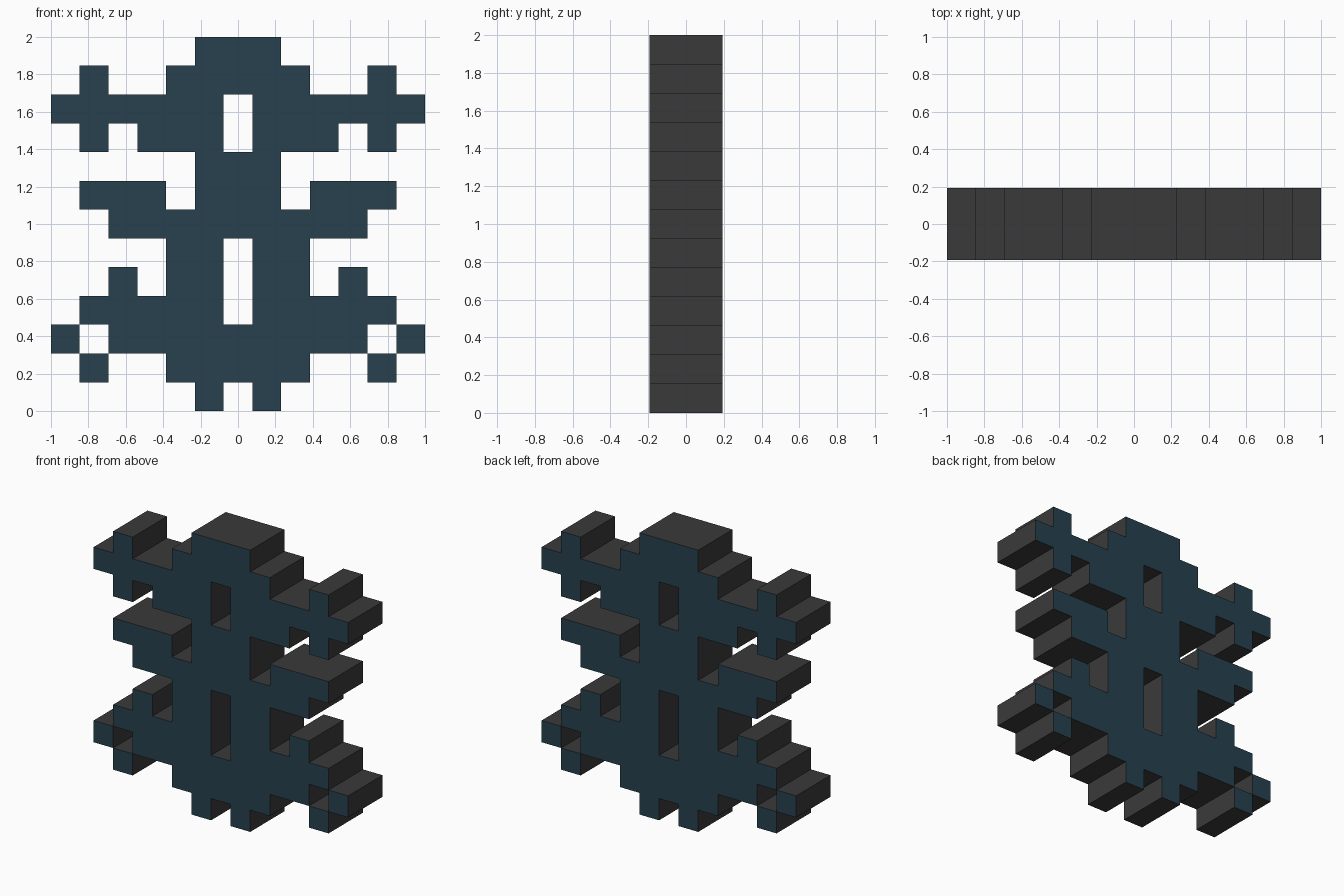
import bpy, bmesh

if "Cube" in bpy.data.objects:
    bpy.data.objects.remove(bpy.data.objects["Cube"])

CELL = 2 / 13            # the figure is drawn on a 13 x 13 grid
HALF_DEPTH = 1.25 * CELL

# Right half of each row, top to bottom; the first character is the centre column
HALF_ROWS = [
    "##.....",
    "###..#.",
    ".######",
    ".###.#.",
    "##.....",
    "##.###.",
    "#####..",
    ".##....",
    ".##.#..",
    ".#####.",
    "#####.#",
    "###..#.",
    ".#.....",
]


def make_material(name, color):
    mat = bpy.data.materials.new(name)
    mat.diffuse_color = (*color, 1)
    mat.use_nodes = True
    mat.node_tree.nodes["Principled BSDF"].inputs["Base Color"].default_value = mat.diffuse_color
    return mat


# Filled cells, mirrored about the centre column
filled = set()
for r, row in enumerate(HALF_ROWS):
    for c, ch in enumerate(row):
        if ch == "#":
            filled |= {(c, 12 - r), (-c, 12 - r)}

bm = bmesh.new()


def add_quad(corners, material):
    face = bm.faces.new([bm.verts.new(p) for p in corners])
    face.material_index = material


for c, r in sorted(filled):
    x0, x1 = (c - 0.5) * CELL, (c + 0.5) * CELL
    z0, z1 = r * CELL, (r + 1) * CELL
    ring = [(x0, z0), (x1, z0), (x1, z1), (x0, z1)]

    # Coloured front and back
    add_quad([(x, -HALF_DEPTH, z) for x, z in ring], 0)
    add_quad([(x, HALF_DEPTH, z) for x, z in reversed(ring)], 0)

    # Dark walls only where the neighbouring cell is empty
    for i, (dc, dr) in enumerate([(0, -1), (1, 0), (0, 1), (-1, 0)]):
        if (c + dc, r + dr) not in filled:
            (ax, az), (bx, bz) = ring[i], ring[(i + 1) % 4]
            add_quad([(bx, -HALF_DEPTH, bz), (ax, -HALF_DEPTH, az),
                      (ax, HALF_DEPTH, az), (bx, HALF_DEPTH, bz)], 1)

bmesh.ops.remove_doubles(bm, verts=bm.verts, dist=1e-4)

# Extruded pixel figure
mesh = bpy.data.meshes.new("pixel_figure")
bm.to_mesh(mesh)
bm.free()
mesh.materials.append(make_material("face_teal", (0.02, 0.053, 0.077)))
mesh.materials.append(make_material("wall_dark_grey", (0.042, 0.042, 0.042)))
figure = bpy.data.objects.new("pixel_figure", mesh)
bpy.context.collection.objects.link(figure)
